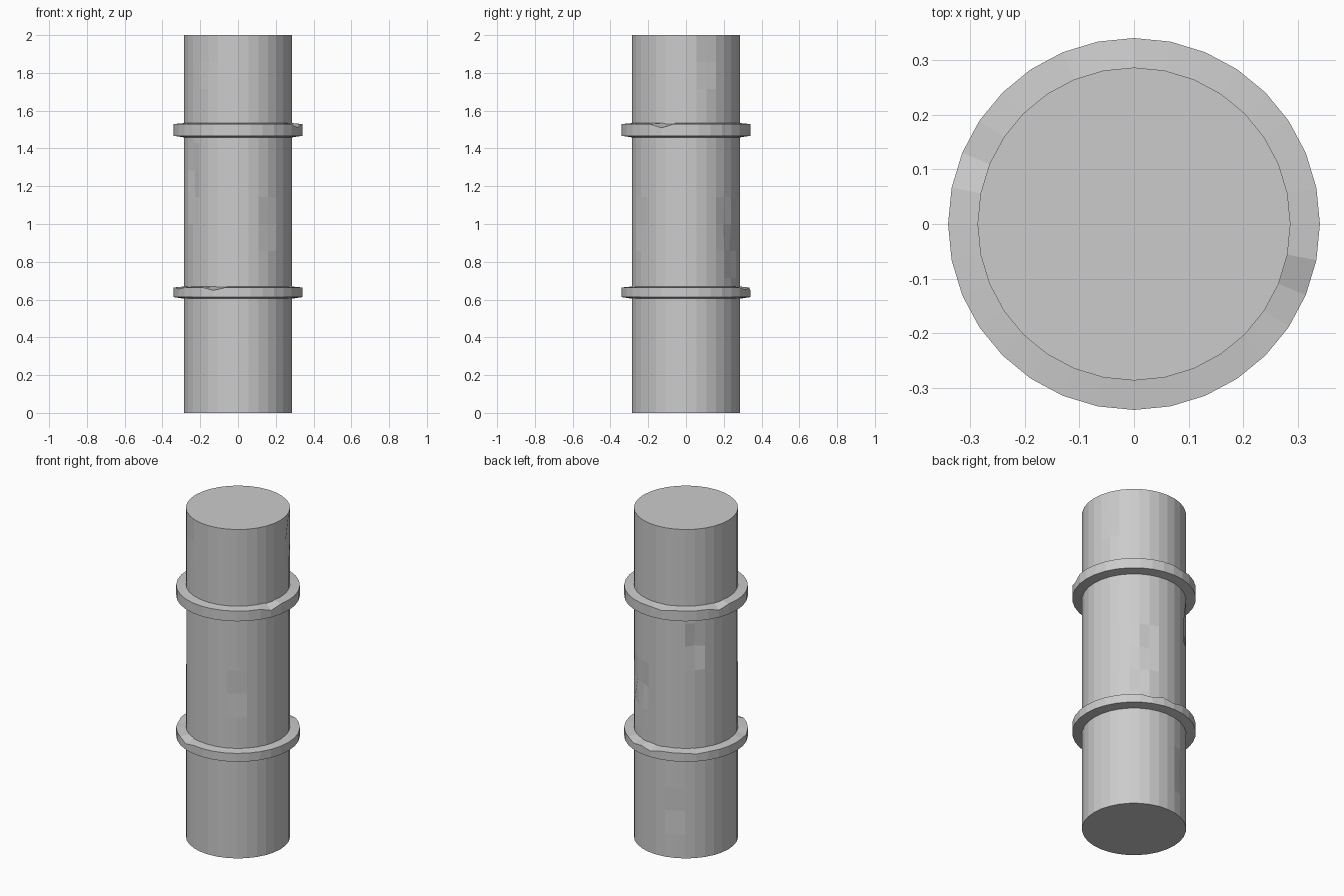
import bpy, bmesh
from math import sin, cos, radians, tau

if "Cube" in bpy.data.objects:
    bpy.data.objects.remove(bpy.data.objects["Cube"])

SIDES = 32


def add_object(name, bm):
    bmesh.ops.recalc_face_normals(bm, faces=bm.faces[:])
    mesh = bpy.data.meshes.new(name)
    bm.to_mesh(mesh)
    bm.free()
    obj = bpy.data.objects.new(name, mesh)
    bpy.context.collection.objects.link(obj)
    return obj


def lathe(profile, closed):
    """Spin an (r, z) profile into rows of 32 vertices joined by quads."""
    bm = bmesh.new()
    rows = [[bm.verts.new((r * cos(tau * i / SIDES), r * sin(tau * i / SIDES), z))
             for i in range(SIDES)] for r, z in profile]
    pairs = list(zip(rows, rows[1:]))
    if closed:
        pairs.append((rows[-1], rows[0]))
    else:
        bm.faces.new(rows[0])
        bm.faces.new(rows[-1])
    for a, b in pairs:
        for i in range(SIDES):
            j = (i + 1) % SIDES
            bm.faces.new((a[i], a[j], b[j], b[i]))
    return bm, rows


def column(degrees):
    return round(degrees / 360 * SIDES) % SIDES


# Pipe body, with single vertices pushed in as small dents
LEVELS = 14
bm, rows = lathe([(0.287, 2 * k / LEVELS) for k in range(LEVELS + 1)], False)
dents = [(-56.25, 7, 0.008), (45, 7, 0.008), (56.25, 6, 0.012), (67.5, 7, 0.015),
         (135, 9, 0.02), (213.75, 8, 0.012), (213.75, 9, 0.012),
         (112.5, 2, 0.008), (236.25, 13, 0.005), (22.5, 13, 0.01)]
for angle, level, depth in dents:
    v = rows[level][column(angle)]
    v.co.x *= 1 - depth / 0.287
    v.co.y *= 1 - depth / 0.287
add_object("pipe_body", bm)


# Raised bands, with chips in the upper outer edge
def band(name, low, high, chips):
    bm, rows = lathe([(0.275, low), (0.341, low + 0.01),
                      (0.341, high - 0.006), (0.275, high)], True)
    for angle, drop in chips:
        rows[2][column(angle)].co.z -= drop
    add_object(name, bm)


band("upper_band", 1.457, 1.535, [(-22.5, 0.02), (157.5, 0.018), (101.25, 0.008)])
band("lower_band", 0.603, 0.67, [(90, 0.015), (67.5, 0.012), (135, 0.006),
                                 (247.5, 0.015), (202.5, 0.008)])
